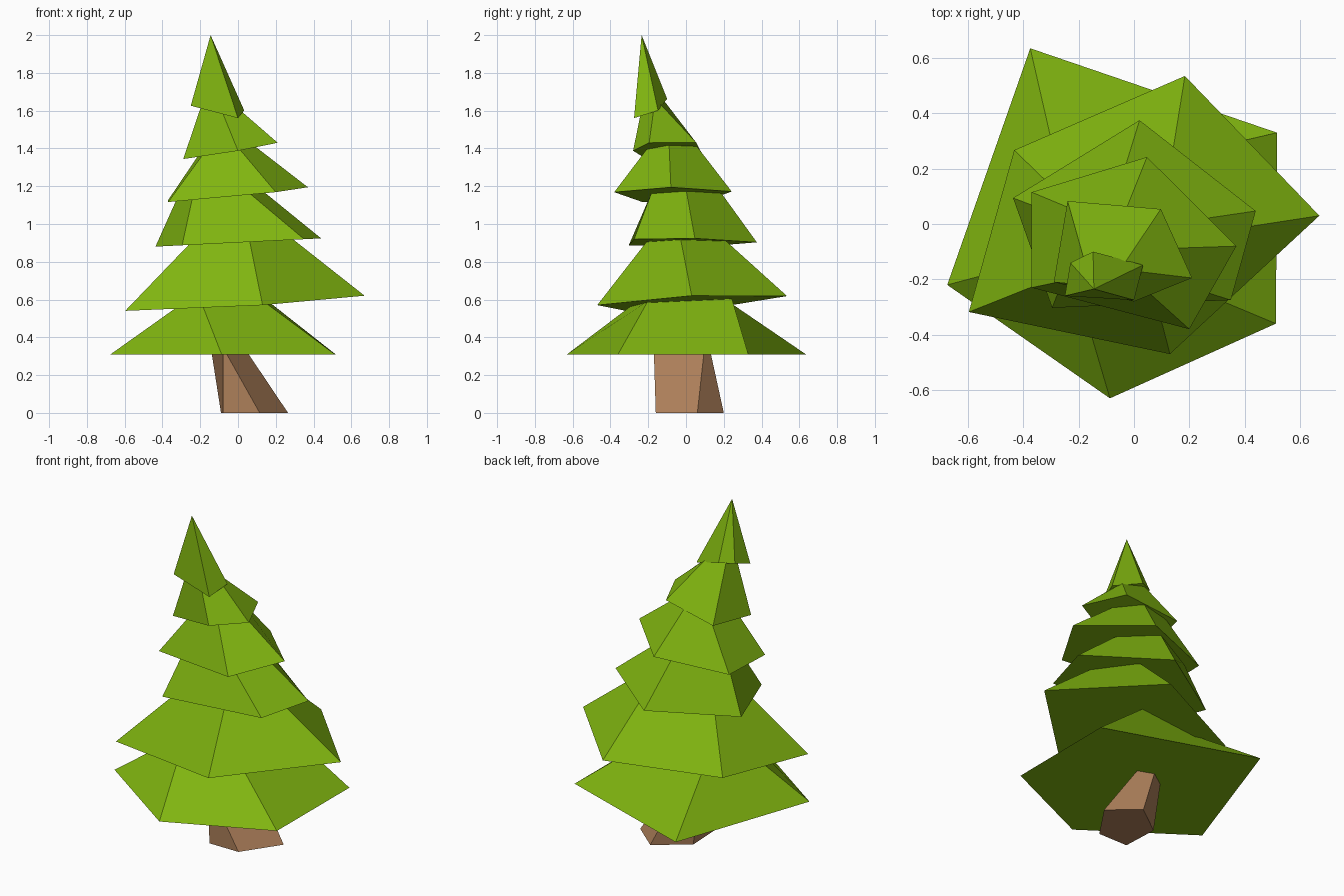
import bpy, bmesh

if "Cube" in bpy.data.objects:
    bpy.data.objects.remove(bpy.data.objects["Cube"])


def material(name, rgb):
    m = bpy.data.materials.new(name)
    m.diffuse_color = (*rgb, 1)
    m.use_nodes = True
    m.node_tree.nodes["Principled BSDF"].inputs["Base Color"].default_value = m.diffuse_color
    return m


leaf = material("leaf_green", (0.215, 0.46, 0.005))
bark = material("bark_brown", (0.43, 0.22, 0.105))


def on_plane(pts, plane, lift=0.0):
    """Lift 2D points onto a tilted plane (height, x slope, y slope)."""
    c, a, b = plane
    return [(x, y, c + a * x + b * y + lift) for x, y in pts]


def loft(name, bottom, top, mat):
    """Closed flat-faced solid from a bottom ring to a top ring or single apex."""
    bm = bmesh.new()
    lo = [bm.verts.new(p) for p in bottom]
    hi = [bm.verts.new(p) for p in top]
    n = len(lo)
    for i in range(n):
        j = (i + 1) % n
        if len(hi) == 1:
            bm.faces.new((lo[i], lo[j], hi[0]))
        else:
            bm.faces.new((lo[i], lo[j], hi[j], hi[i]))
    bm.faces.new(lo[::-1])
    if len(hi) > 1:
        bm.faces.new(hi)
    bmesh.ops.recalc_face_normals(bm, faces=bm.faces)
    me = bpy.data.meshes.new(name)
    bm.to_mesh(me)
    bm.free()
    me.materials.append(mat)
    ob = bpy.data.objects.new(name, me)
    bpy.context.collection.objects.link(ob)


# Tilt of the underside of each tier, lowest first; the last is the tip
planes = [(0.31, 0, 0), (0.585, 0.051, 0.045), (0.902, 0.05, 0),
          (1.16, 0.1, 0.03), (1.41, 0.17, 0.08), (1.665, -0.24, 0.38)]


def tier(i, rim, neck):
    """Branch skirt whose neck tucks just inside the tier above."""
    loft(f"branch_tier_{i + 1}", on_plane(rim, planes[i]),
         on_plane(neck, planes[i + 1], 0.012), leaf)


# Five uneven branch skirts
tier(0, [(-.675, -.22), (-.087, -.63), (.513, -.36), (.517, .33), (-.375, .635)],
     [(-.30, -.12), (-.19, -.28), (.13, -.20), (.13, .24), (-.28, .22)])
tier(1, [(-.597, -.318), (.13, -.47), (.67, .03), (.184, .535), (-.433, .267)],
     [(-.25, -.18), (.06, -.20), (.28, -.03), (.13, .20), (-.25, .09)])
tier(2, [(-.296, -.303), (.35, -.275), (.44, .047), (.02, .375), (-.437, .094)],
     [(-.24, -.16), (.05, -.18), (.12, 0), (-.04, .18), (-.32, .05)])
tier(3, [(-.37, -.23), (.20, -.38), (.37, -.08), (.047, .242), (-.37, .115)],
     [(-.18, -.19), (0, -.20), (.07, -.09), (-.03, .05), (-.19, .04)])
tier(4, [(-.29, -.21), (0, -.28), (.21, -.195), (.097, .054), (-.24, .083)],
     [(-.19, -.22), (-.09, -.235), (0, -.17), (-.03, -.135), (-.18, -.13)])

# Pointed tip
loft("tree_tip",
     on_plane([(-.25, -.26), (0, -.275), (.033, -.148), (-.148, -.10), (-.23, -.14)], planes[5]),
     [(-.145, -.235, 2.0)], leaf)

# Leaning trunk
loft("trunk",
     on_plane([(-.08, -.16), (.115, -.16), (.265, .06), (.10, .20), (-.09, .06)], (0, 0, 0)),
     on_plane([(-.08, -.17), (-.065, -.17), (.05, .095), (-.04, .13), (-.14, .06)], (.32, 0, 0)),
     bark)
